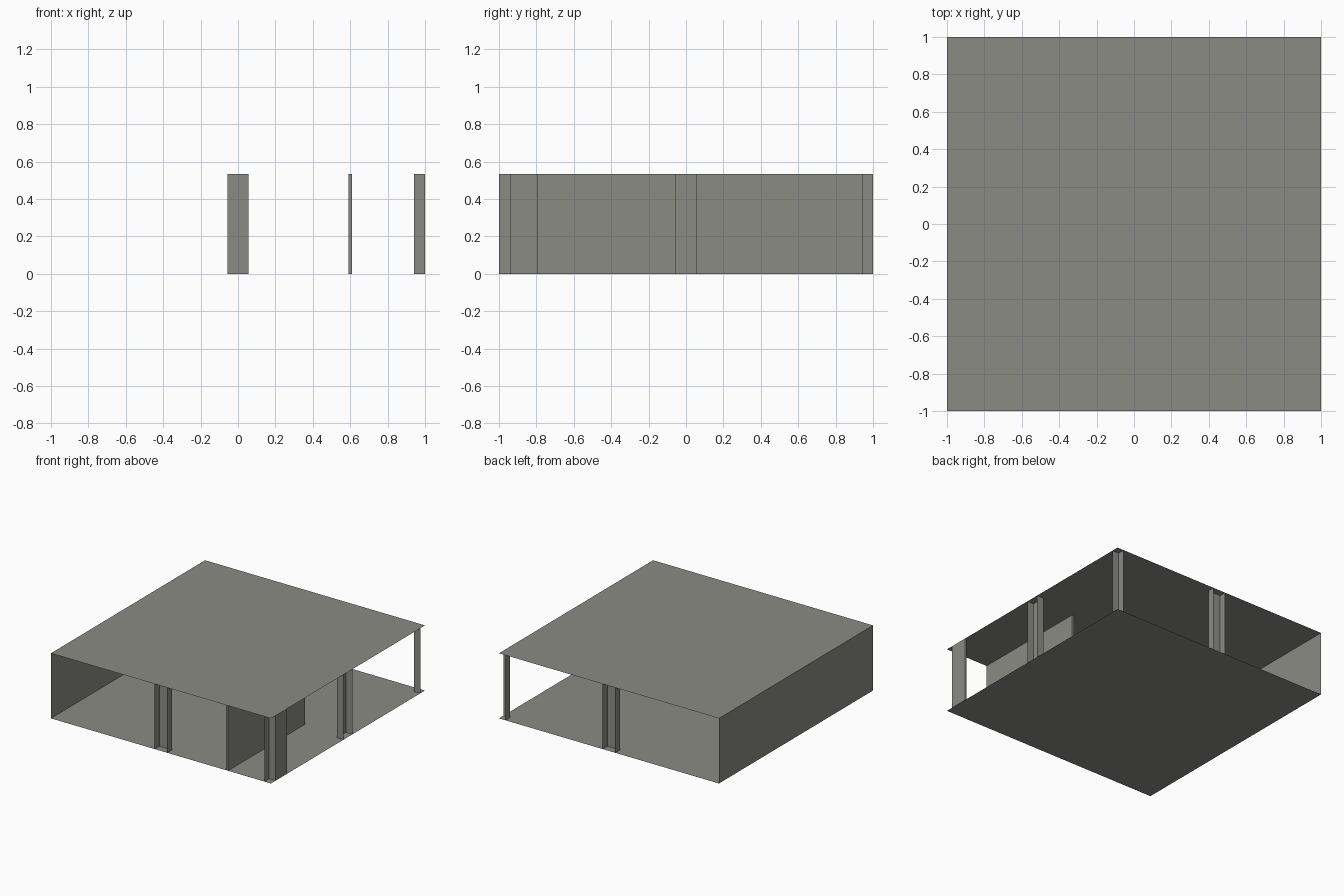
import bpy
import bmesh
from mathutils import Matrix

cube = bpy.data.objects.get("Cube")
if cube:
    bpy.data.objects.remove(cube, do_unlink=True)

HEIGHT = 0.535
INNER = 0.94      # depth line of the posts
HALF = 0.057      # half width of a channel post

concrete = bpy.data.materials.new("warm_grey_concrete")
concrete.use_nodes = True
COLOUR = (0.26, 0.26, 0.235, 1)
concrete.diffuse_color = COLOUR
concrete.node_tree.nodes["Principled BSDF"].inputs["Base Color"].default_value = COLOUR


def finish(name, bm):
    mesh = bpy.data.meshes.new(name)
    bm.to_mesh(mesh)
    bm.free()
    mesh.materials.append(concrete)
    obj = bpy.data.objects.new(name, mesh)
    bpy.context.collection.objects.link(obj)
    return obj


def sheet(name, path, turns=0):
    """Upright thin sheet folded along a plan path, turned in quarter turns."""
    bm = bmesh.new()
    low = [bm.verts.new((x, y, 0)) for x, y in path]
    high = [bm.verts.new((x, y, HEIGHT)) for x, y in path]
    for i in range(len(path) - 1):
        bm.faces.new((low[i], low[i + 1], high[i + 1], high[i]))
    bm.transform(Matrix.Rotation(turns * 1.5707963, 4, 'Z'))
    return finish(name, bm)


def slab(name, z):
    bm = bmesh.new()
    bmesh.ops.create_grid(bm, x_segments=1, y_segments=1, size=1,
                          matrix=Matrix.Translation((0, 0, z)))
    if z == 0:
        bmesh.ops.reverse_faces(bm, faces=bm.faces)
    return finish(name, bm)


def block(name, x0, x1, y0, y1):
    bm = bmesh.new()
    place = Matrix.Translation(((x0 + x1) / 2, (y0 + y1) / 2, HEIGHT / 2))
    size = Matrix.Diagonal((x1 - x0, y1 - y0, HEIGHT, 1))
    bmesh.ops.create_cube(bm, size=1, matrix=place @ size)
    return finish(name, bm)


# Floor, roof and the one closed side
slab("floor", 0)
slab("roof", HEIGHT)
sheet("right_side_wall", [(-1, 1), (-1, -1)])

# Channel posts in the middle of the three open sides, open outward
channel = [(-HALF, -1), (-HALF, -INNER), (HALF, -INNER), (HALF, -1)]
for turns, side in enumerate(("front", "left", "back")):
    sheet(side + "_channel_post", channel, turns)

# Angle posts on the two open corners
angle = [(INNER, -1), (INNER, -INNER), (1, -INNER)]
for turns, side in enumerate(("front", "back")):
    sheet(side + "_corner_post", angle, turns)

# Inner partition and short outer panel
block("partition_wall", 0.59, 0.61, -1, 0)
block("short_side_panel", 0.985, 1, -INNER, -0.79)
